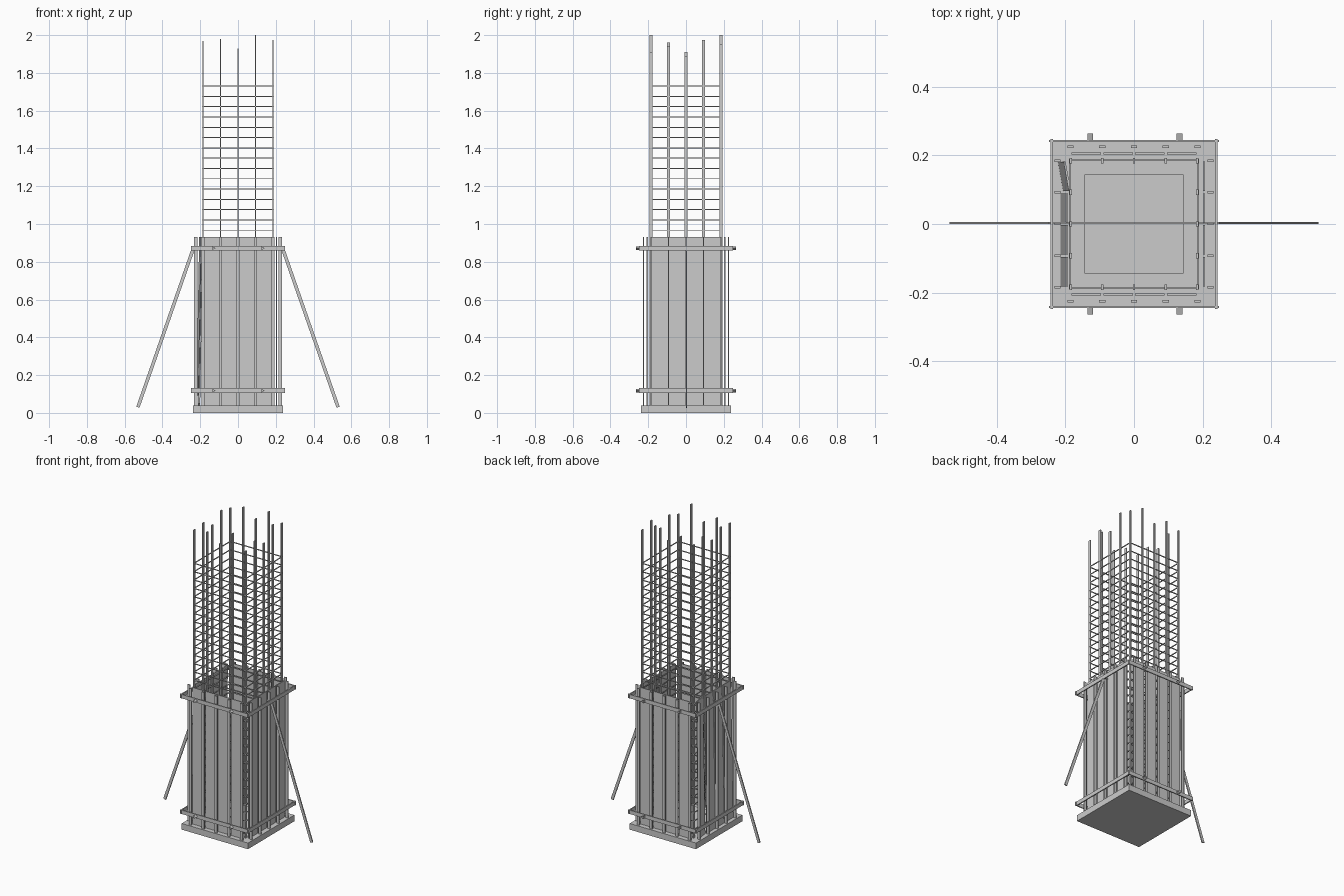
import bpy, bmesh, math
from mathutils import Matrix, Vector

if "Cube" in bpy.data.objects:
    bpy.data.objects.remove(bpy.data.objects["Cube"])


def add_box(bm, centre, size, rot=None):
    m = Matrix.Translation(centre)
    if rot is not None:
        m = m @ rot
    bmesh.ops.create_cube(bm, size=1, matrix=m @ Matrix.Diagonal((*size, 1)))


def make(name, boxes):
    """One object out of (centre, size[, rotation]) boxes."""
    bm = bmesh.new()
    for b in boxes:
        add_box(bm, *b)
    mesh = bpy.data.meshes.new(name)
    bm.to_mesh(mesh)
    bm.free()
    obj = bpy.data.objects.new(name, mesh)
    bpy.context.collection.objects.link(obj)
    return obj


GRID = [-0.185, -0.0925, 0, 0.0925, 0.185]
GAPS = [-0.139, -0.046, 0.046, 0.139]
Z0, Z1 = 0.04, 0.93
ZM, ZH = (Z0 + Z1) / 2, Z1 - Z0

# Footing slab and the low kicker inside the form
make("base_slab", [((0, 0, 0.02), (0.478, 0.478, 0.04))])
make("kicker", [((0, 0, 0.05), (0.288, 0.288, 0.02))])

# Vertical reinforcing bars around the perimeter, with uneven tops
tops = {-2: [1.95, 1.96, 1.91, 2.0, 1.91],
        -1: [1.96, 1.94], 0: [1.91, 1.89], 1: [1.97, 1.975],
        2: [1.95, 1.98, 1.93, 2.0, 1.95]}
bars = []
for row, heights in tops.items():
    xs = GRID if len(heights) == 5 else (GRID[0], GRID[4])
    for x, h in zip(xs, heights):
        bars.append(((x, GRID[row + 2], (Z0 + h) / 2), (0.007, 0.016, h - Z0)))
make("vertical_bars", bars)

# Square tie hoops up the cage
ties = []
T = 0.005
for i in range(31):
    z = 1.73 - i * 0.0545
    for s in (-1, 1):
        ties.append(((0, s * 0.187, z), (0.374 + T, T, T)))
        ties.append(((s * 0.187, 0, z), (T, 0.374 - T, T)))
make("tie_hoops", ties)

# Form boards: front, back and right upright, left slightly loose
for name, s in (("front", -1), ("back", 1)):
    make(name + "_boards", [((x, s * 0.205, ZM), (0.086, 0.006, ZH)) for x in GAPS])
make("right_boards", [((0.204, y, ZM), (0.006, 0.086, ZH)) for y in GAPS])
lean = Matrix.Rotation(0.018, 4, 'Y')
twist = lean @ Matrix.Rotation(math.radians(10), 4, 'Z')
make("left_boards", [((-0.203, y, ZM), (0.006, 0.086, ZH), twist if y > 0.1 else lean)
                     for y in GAPS])

# Slender studs covering the board joints
studs = []
for s in (-1, 1):
    for p in GRID:
        studs.append(((p, s * 0.225, ZM), (0.018, 0.007, ZH)))
        studs.append(((s * 0.223, p, ZM), (0.018, 0.007, ZH)))
make("studs", studs)

# Two clamp frames of flat walers
for name, z in (("lower", 0.118), ("upper", 0.872)):
    rails = []
    for s in (-1, 1):
        rails.append(((0, s * 0.242, z), (0.495, 0.007, 0.025)))
        rails.append(((s * 0.24, 0, z), (0.007, 0.495, 0.025)))
    make(name + "_clamp", rails)

# Wedge blocks on the front and back walers
bm = bmesh.new()
for z in (0.118, 0.872):
    for s in (-1, 1):
        for x in (-0.13, 0.13):
            m = (Matrix.Translation((x, s * 0.254, z))
                 @ Matrix.Rotation(math.pi / 2, 4, 'X')
                 @ Matrix.Rotation(-math.pi / 2, 4, 'Z'))
            bmesh.ops.create_cone(bm, cap_ends=True, segments=3, radius1=0.011,
                                  radius2=0.011, depth=0.02, matrix=m)
mesh = bpy.data.meshes.new("clamp_wedges")
bm.to_mesh(mesh)
bm.free()
bpy.context.collection.objects.link(bpy.data.objects.new("clamp_wedges", mesh))

# Tie rod through the form at the upper clamp
make("tie_rod", [((0, 0.003, 0.872), (0.48, 0.006, 0.006))])

# Raking braces on both sides
for name, s in (("left", -1), ("right", 1)):
    a, b = Vector((s * 0.24, 0.003, 0.86)), Vector((s * 0.53, 0.003, 0.03))
    d = b - a
    rot = Matrix.Rotation(math.atan2(d.x, d.z), 4, 'Y')
    make(name + "_brace", [((a + b) / 2, (0.018, 0.007, d.length), rot)])
